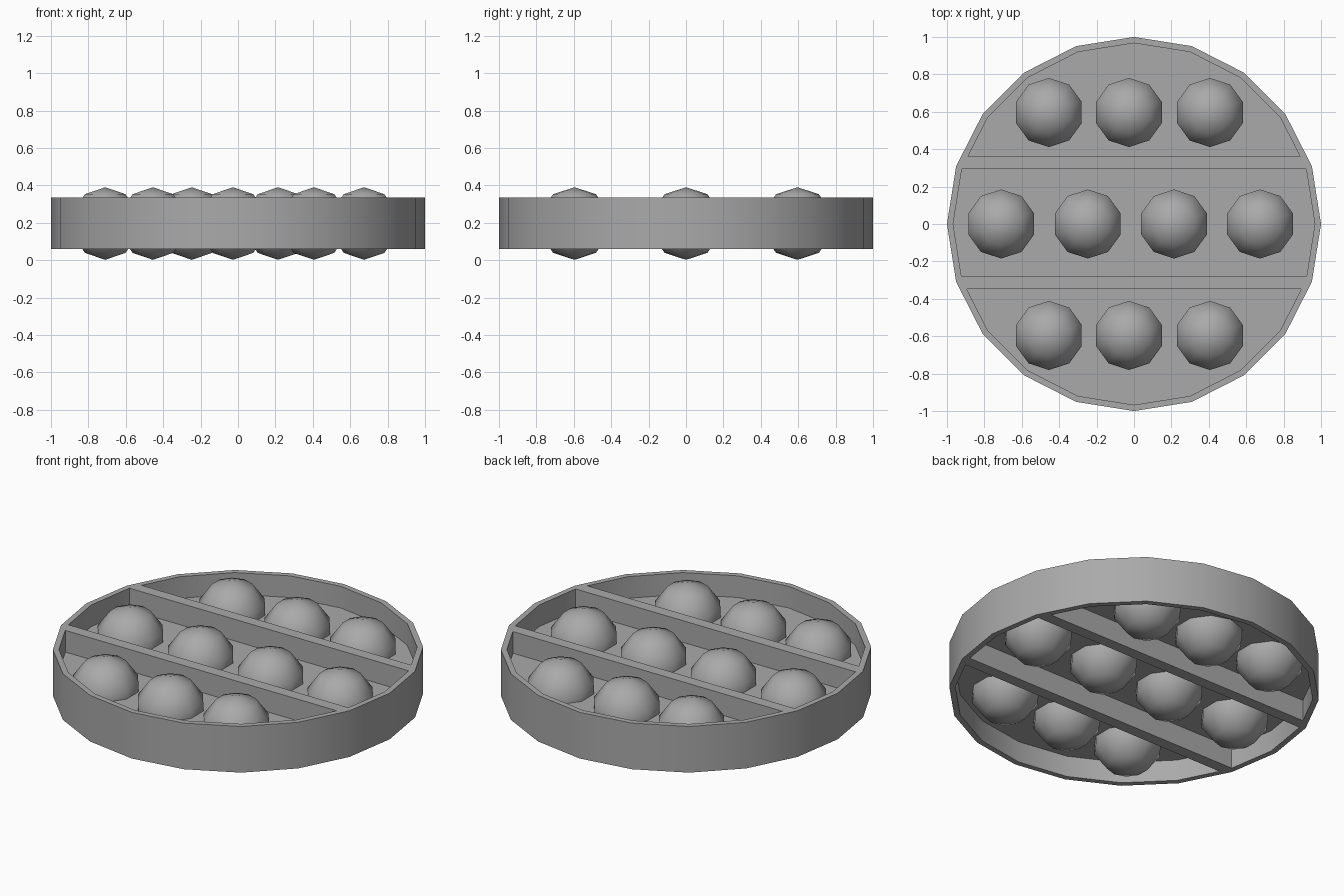
import bpy, bmesh
from math import sin, cos, pi, radians
from mathutils import Vector

cube = bpy.data.objects.get("Cube")
if cube:
    bpy.data.objects.remove(cube, do_unlink=True)

SIDES, OUTER, INNER = 20, 1.0, 0.967
BOTTOM, TOP = 0.06, 0.335
MID = 0.196
BALL_R = 0.194

grey = bpy.data.materials.new("plain grey")
grey.use_nodes = True
grey.diffuse_color = (0.4, 0.4, 0.4, 1)
grey.node_tree.nodes["Principled BSDF"].inputs["Base Color"].default_value = grey.diffuse_color


def finish(name, bm, angle):
    bmesh.ops.recalc_face_normals(bm, faces=bm.faces)
    mesh = bpy.data.meshes.new(name)
    bm.to_mesh(mesh)
    bm.free()
    mesh.materials.append(grey)
    obj = bpy.data.objects.new(name, mesh)
    bpy.context.collection.objects.link(obj)
    bpy.ops.object.select_all(action='DESELECT')
    obj.select_set(True)
    bpy.context.view_layer.objects.active = obj
    bpy.ops.object.shade_smooth_by_angle(angle=radians(angle))
    return obj


def circle(bm, radius, z):
    return [bm.verts.new((radius * cos(2 * pi * i / SIDES), radius * sin(2 * pi * i / SIDES), z))
            for i in range(SIDES)]


def slab(name, z0, z1, y0=-OUTER, y1=OUTER):
    """Disc that fits inside the rim, trimmed to the strip y0..y1."""
    bm = bmesh.new()
    bm.faces.new(circle(bm, INNER, z0))
    up = bmesh.ops.extrude_face_region(bm, geom=bm.faces[:])
    bmesh.ops.translate(bm, vec=(0, 0, z1 - z0),
                        verts=[g for g in up["geom"] if isinstance(g, bmesh.types.BMVert)])
    for y, side in ((y0, -1), (y1, 1)):
        if abs(y) < INNER:
            cut = bmesh.ops.bisect_plane(bm, geom=bm.verts[:] + bm.edges[:] + bm.faces[:],
                                         plane_co=Vector((0, y, 0)), plane_no=Vector((0, side, 0)),
                                         clear_outer=True)
            edges = [g for g in cut["geom_cut"] if isinstance(g, bmesh.types.BMEdge)]
            bmesh.ops.holes_fill(bm, edges=edges)
    return finish(name, bm, 30)


# Outer rim: a closed rectangular section swept round the disc
bm = bmesh.new()
loops = [circle(bm, r, z) for r, z in ((OUTER, BOTTOM), (OUTER, TOP), (INNER, TOP), (INNER, BOTTOM))]
for k in range(4):
    a, b = loops[k], loops[(k + 1) % 4]
    for i in range(SIDES):
        j = (i + 1) % SIDES
        bm.faces.new((a[i], a[j], b[j], b[i]))
finish("rim", bm, 30)

# Thin floor at mid height and the two full-height dividers
slab("floor", MID - 0.01, MID + 0.01)
slab("back_divider", BOTTOM, TOP, 0.293, 0.361)
slab("front_divider", BOTTOM, TOP, -0.348, -0.279)

# Balls set through the floor in three rows
outer_row = (-0.455, -0.027, 0.406)
rows = {"front": (-0.596, outer_row),
        "middle": (0.0, (-0.71, -0.247, 0.214, 0.674)),
        "back": (0.596, outer_row)}
for row, (y, xs) in rows.items():
    for n, x in enumerate(xs, 1):
        bm = bmesh.new()
        bmesh.ops.create_uvsphere(bm, u_segments=10, v_segments=5, radius=BALL_R)
        bmesh.ops.translate(bm, verts=bm.verts[:], vec=(x, y, MID))
        finish(f"{row}_ball_{n}", bm, 80)
